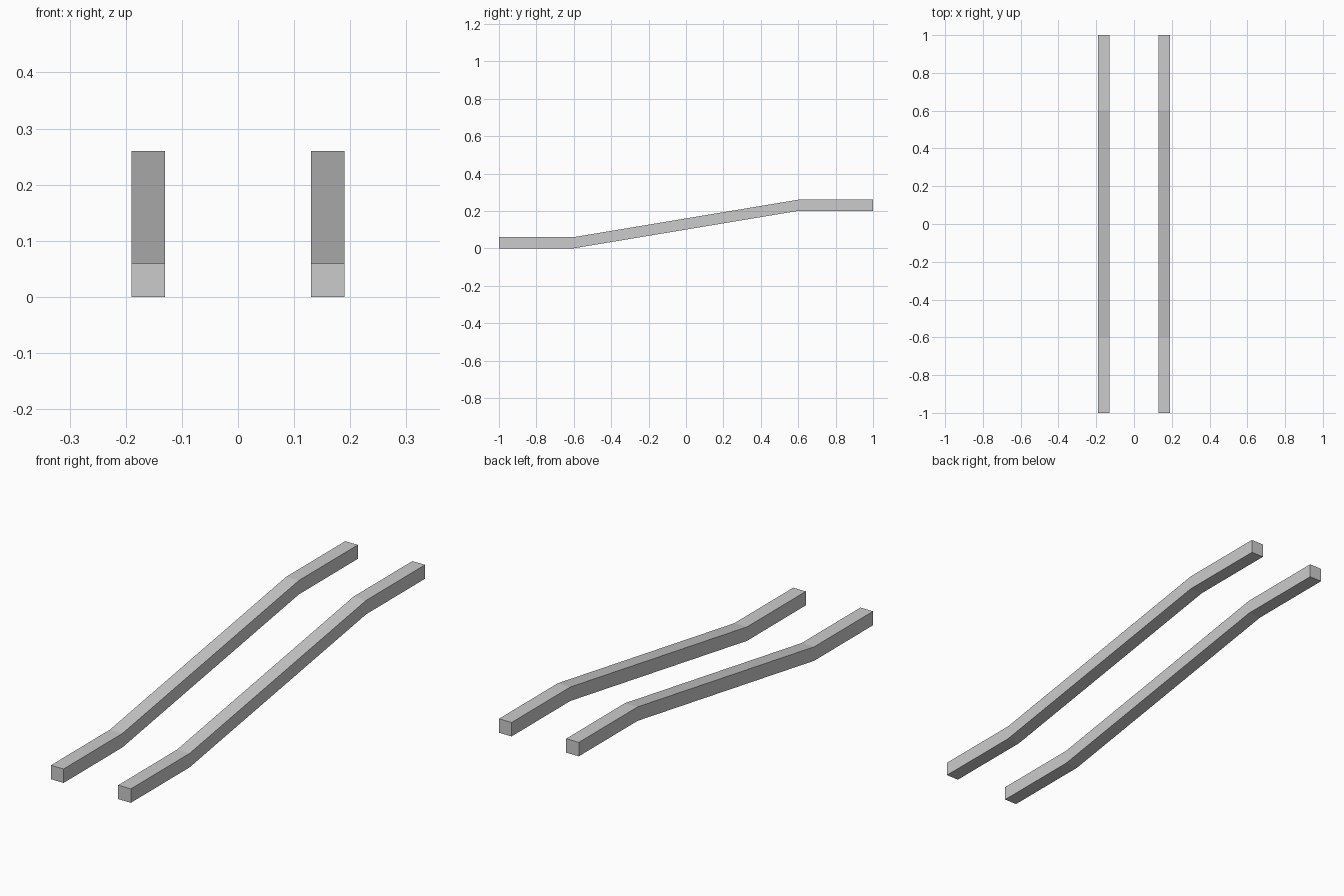
import bpy, bmesh

if "Cube" in bpy.data.objects:
    bpy.data.objects.remove(bpy.data.objects["Cube"])

T = 0.06  # bar thickness
path = [(-1, 0), (-0.6, 0), (0.6, 0.2), (1, 0.2)]  # underside (y, z)


def rail(name, x0, x1):
    # Side profile extruded across the bar width
    outline = path + [(y, z + T) for y, z in reversed(path)]
    bm = bmesh.new()
    face = bm.faces.new([bm.verts.new((x0, y, z)) for y, z in outline])
    ext = bmesh.ops.extrude_face_region(bm, geom=[face])
    verts = [g for g in ext["geom"] if isinstance(g, bmesh.types.BMVert)]
    bmesh.ops.translate(bm, verts=verts, vec=(x1 - x0, 0, 0))
    bmesh.ops.recalc_face_normals(bm, faces=bm.faces)
    me = bpy.data.meshes.new(name)
    bm.to_mesh(me)
    bm.free()
    bpy.context.collection.objects.link(bpy.data.objects.new(name, me))


# Left and right cranked rails
rail("left_rail", -0.19, -0.13)
rail("right_rail", 0.13, 0.19)
